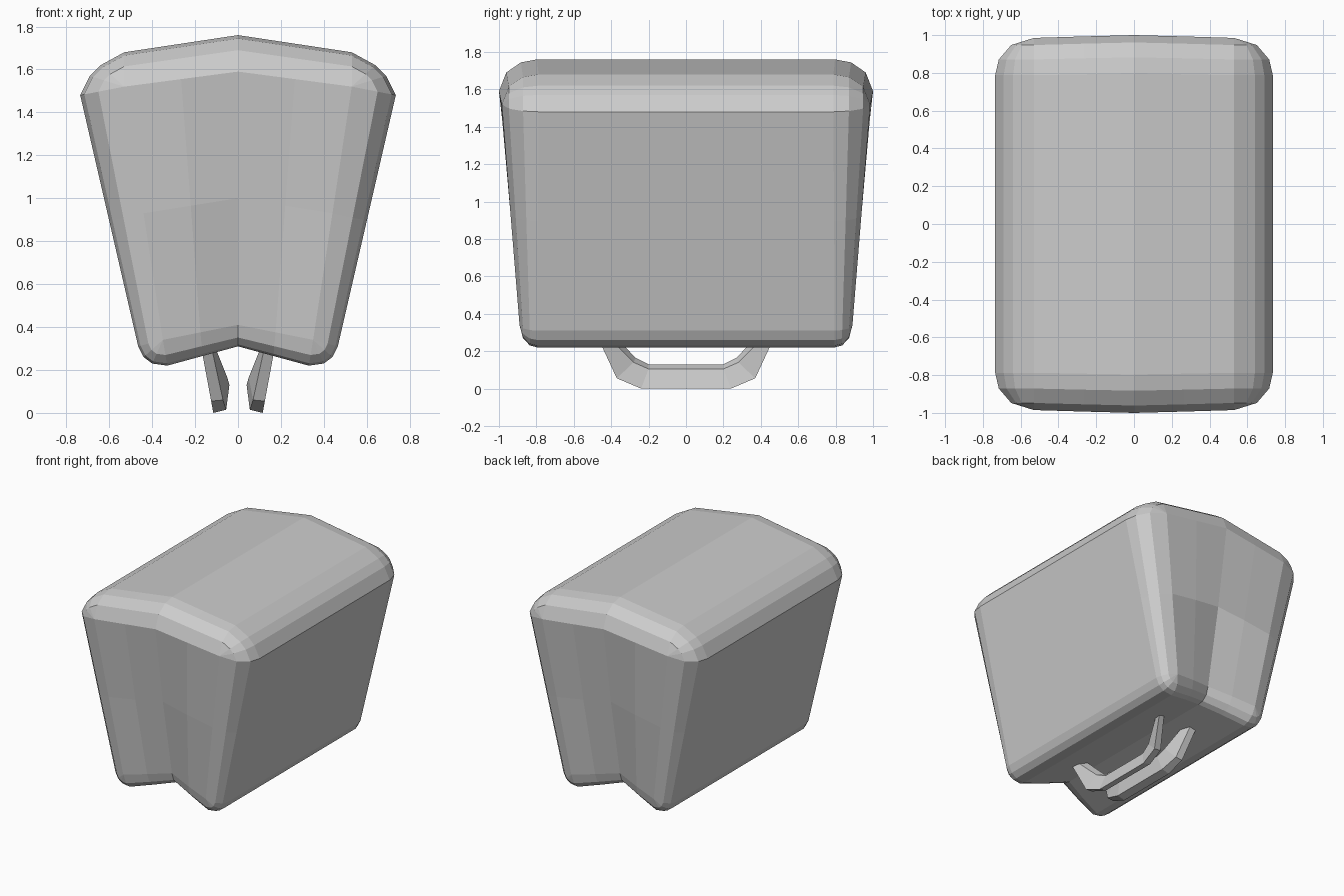
import bpy, bmesh
from math import sin, cos, radians

old = bpy.data.objects.get("Cube")
if old:
    bpy.data.objects.remove(old, do_unlink=True)

GREY = (0.6, 0.6, 0.6, 1)
mat = bpy.data.materials.new("plain grey")
mat.use_nodes = True
mat.diffuse_color = GREY
mat.node_tree.nodes["Principled BSDF"].inputs["Base Color"].default_value = GREY


def finish(name, bm, merge=0.0005):
    """Weld, orient and mirror a quarter mesh across x and y."""
    bmesh.ops.remove_doubles(bm, verts=bm.verts, dist=merge)
    me = bpy.data.meshes.new(name)
    bm.to_mesh(me)
    bm.free()
    me.materials.append(mat)
    ob = bpy.data.objects.new(name, me)
    bpy.context.collection.objects.link(ob)
    mod = ob.modifiers.new("mirror", 'MIRROR')
    mod.use_axis = (True, True, False)
    mod.merge_threshold = 0.001
    return ob


def add_face(bm, pts):
    bm.faces.new([bm.verts.new(p) for p in pts])


def bridge(bm, rings):
    for a, b in zip(rings, rings[1:]):
        for i in range(len(a) - 1):
            add_face(bm, (a[i], a[i + 1], b[i + 1], b[i]))


# Front panel grid: top, middle and lower rows, from the fold to the outer edge
top = [(0, -1.0, 1.59), (0.265, -0.993, 1.555), (0.53, -0.985, 1.52)]
mid = [(0, -0.91, 1.0), (0.22, -0.93, 0.965), (0.44, -0.938, 0.93)]
low = [(0, -0.80, 0.41), (0.175, -0.85, 0.375), (0.35, -0.89, 0.34)]

# Body outline (x, z), each point with the panel point its rounding ends on
outline = [
    (0, 1.76, top[0]), (0.265, 1.72, top[1]), (0.53, 1.68, top[2]),
    (0.64, 1.62, top[2]), (0.69, 1.57, top[2]), (0.735, 1.48, top[2]),
    (0.60, 0.895, mid[2]),
    (0.465, 0.31, low[2]), (0.44, 0.26, low[2]), (0.40, 0.23, low[2]),
    (0.33, 0.22, low[2]), (0.165, 0.265, low[1]), (0, 0.31, low[0])]

# Bag body: straight sides, then a rounded rim running into the panel
rings = [[(x, 0, z) for x, z, c in outline]]
for angle in (0, 25, 54, 90):
    s, k = sin(radians(angle)), cos(radians(angle))
    ring = []
    for x, z, c in outline:
        depth = 0.1 + 0.1 * (c[2] - 0.4) / 1.15
        ring.append((c[0] + (x - c[0]) * k, c[1] + depth * (1 - s), c[2] + (z - c[2]) * k))
    rings.append(ring)
bm = bmesh.new()
bridge(bm, rings)
bridge(bm, [top, mid, low])
bmesh.ops.remove_doubles(bm, verts=bm.verts, dist=0.0005)
bmesh.ops.dissolve_degenerate(bm, edges=bm.edges, dist=0.0005)
bmesh.ops.recalc_face_normals(bm, faces=bm.faces)
if sum(f.normal.y * f.calc_area() for f in bm.faces) > 0:
    bmesh.ops.reverse_faces(bm, faces=bm.faces)
finish("bag_body", bm)

# Carry handles: four-sided bars bent down from the body
sections = [
    [(0.055, 0, 0.015), (0.115, 0, 0), (0.09, 0, 0.105), (0.04, 0, 0.13)],
    [(0.055, -0.24, 0.015), (0.115, -0.24, 0), (0.09, -0.2, 0.105), (0.04, -0.2, 0.13)],
    [(0.07, -0.37, 0.06), (0.125, -0.37, 0.055), (0.105, -0.28, 0.14), (0.05, -0.27, 0.165)],
    [(0.12, -0.47, 0.29), (0.165, -0.47, 0.27), (0.155, -0.42, 0.28), (0.10, -0.39, 0.29)]]
bm = bmesh.new()
bridge(bm, [s + s[:1] for s in sections])
add_face(bm, sections[-1])
bmesh.ops.remove_doubles(bm, verts=bm.verts, dist=0.0005)
bmesh.ops.recalc_face_normals(bm, faces=bm.faces)
if sum(f.normal.y * f.calc_area() for f in bm.faces) > 0:
    bmesh.ops.reverse_faces(bm, faces=bm.faces)
finish("carry_handles", bm)
